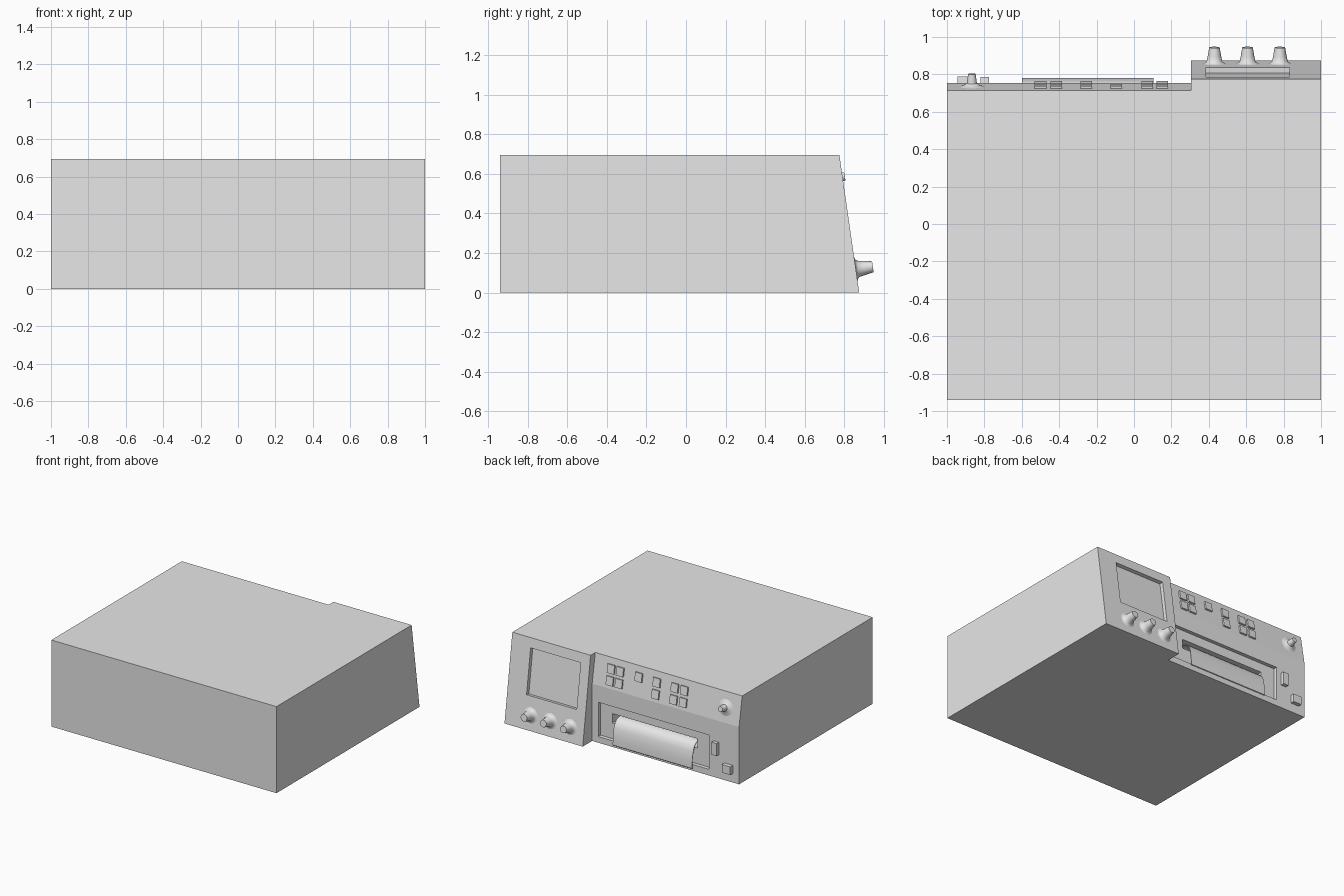
import bpy, bmesh, math
from mathutils import Matrix, Vector

cube = bpy.data.objects.get("Cube")
if cube:
    bpy.data.objects.remove(cube, do_unlink=True)

grey = bpy.data.materials.new("light_grey")
grey.use_nodes = True
colour = (0.8, 0.8, 0.8, 1)
grey.diffuse_color = colour
grey.node_tree.nodes["Principled BSDF"].inputs["Base Color"].default_value = colour


def make(name, bm):
    bmesh.ops.recalc_face_normals(bm, faces=bm.faces)
    mesh = bpy.data.meshes.new(name)
    bm.to_mesh(mesh)
    bm.free()
    obj = bpy.data.objects.new(name, mesh)
    bpy.context.collection.objects.link(obj)
    mesh.materials.append(grey)
    return obj


def activate(obj):
    bpy.ops.object.select_all(action='DESELECT')
    obj.select_set(True)
    bpy.context.view_layer.objects.active = obj


def smooth(obj):
    activate(obj)
    bpy.ops.object.shade_smooth_by_angle(angle=math.radians(40))


def prism(name, profile, x0, x1):
    """Extrude a closed (y, z) profile along x."""
    bm = bmesh.new()
    face = bm.faces.new([bm.verts.new((x0, y, z)) for y, z in profile])
    new = bmesh.ops.extrude_face_region(bm, geom=[face])["geom"]
    moved = [v for v in new if isinstance(v, bmesh.types.BMVert)]
    bmesh.ops.translate(bm, verts=moved, vec=(x1 - x0, 0, 0))
    return make(name, bm)


def box(name, centre, size, tilt=0):
    bm = bmesh.new()
    place = Matrix.Translation(centre) @ Matrix.Rotation(tilt, 4, 'X')
    bmesh.ops.create_cube(bm, size=1, matrix=place @ Matrix.Diagonal((*size, 1)))
    return make(name, bm)


def lathe(name, centre, rings, tilt, sides=16):
    """Stack (radius, height) rings outward from a panel."""
    bm = bmesh.new()
    place = Matrix.Translation(centre) @ Matrix.Rotation(tilt, 4, 'X')
    loops = []
    for r, h in rings:
        angles = [2 * math.pi * i / sides for i in range(sides)]
        loops.append([bm.verts.new(place @ Vector((r * math.cos(a), h, r * math.sin(a))))
                      for a in angles])
    for low, high in zip(loops, loops[1:]):
        for i in range(sides):
            j = (i + 1) % sides
            bm.faces.new((low[i], low[j], high[j], high[i]))
    bm.faces.new(loops[-1])
    smooth(make(name, bm))


def boolean(target, tool, operation):
    mod = target.modifiers.new(operation, 'BOOLEAN')
    mod.operation, mod.object, mod.solver = operation, tool, 'EXACT'
    activate(target)
    bpy.ops.object.modifier_apply(modifier=mod.name)
    bpy.data.objects.remove(tool, do_unlink=True)


BACK, TOP = -0.94, 0.695
BEND_Z, PANEL_TOP, PANEL_Y = 0.46, 0.715, 0.755
POD_TOP, POD_FOOT = 0.775, 0.875
panel_slope = (PANEL_Y - PANEL_TOP) / (TOP - BEND_Z)
pod_slope = (POD_FOOT - POD_TOP) / TOP
panel_tilt, pod_tilt = math.atan(panel_slope), math.atan(pod_slope)


def panel_y(z):
    return PANEL_TOP + (TOP - z) * panel_slope


def pod_y(z):
    return POD_TOP + (TOP - z) * pod_slope


# Cabinet with the projecting display pod
cabinet = prism("cabinet", [(BACK, 0), (PANEL_Y, 0), (PANEL_Y, BEND_Z),
                            (PANEL_TOP, TOP), (BACK, TOP)], -1, 1)
pod = prism("display_pod", [(0.5, 0), (POD_FOOT, 0), (POD_TOP, TOP), (0.5, TOP)], 0.305, 1)
boolean(cabinet, pod, 'UNION')

# Screen recess, paper bay and paper slot
boolean(cabinet, box("screen_cut", (0.608, pod_y(0.44), 0.44), (0.445, 0.06, 0.36), pod_tilt),
        'DIFFERENCE')
boolean(cabinet, box("bay_cut", (-0.242, PANEL_Y, 0.187), (0.984, 0.06, 0.275)), 'DIFFERENCE')
boolean(cabinet, box("slot_cut", (-0.232, 0.68, 0.213), (0.755, 0.16, 0.075)), 'DIFFERENCE')
bm = bmesh.new()
bm.from_mesh(cabinet.data)
bmesh.ops.dissolve_limit(bm, angle_limit=0.01, verts=bm.verts, edges=bm.edges)
bm.to_mesh(cabinet.data)
bm.free()

# Curled paper sheet hanging out of the slot
curve = [(0.61, 0.222), (0.66, 0.23), (0.70, 0.229), (0.73, 0.217), (0.752, 0.195),
         (0.766, 0.16), (0.775, 0.11), (0.779, 0.07), (0.78, 0.03)]
under = [(y - 0.004, z - 0.004) for y, z in reversed(curve)]
smooth(prism("paper_sheet", curve + under, -0.6, 0.105))

# Keypad buttons on the sloping panel
upper, lower = 0.61, 0.52
keys = [(x, z) for x in (0.15, 0.07, -0.255, -0.415, -0.5) for z in (upper, lower)]
keys.append((-0.095, upper))
for i, (x, z) in enumerate(keys):
    box(f"button_{i + 1}", (x, panel_y(z), z), (0.062, 0.026, 0.068), panel_tilt)

# Knobs below the screen and one on the panel
for i, x in enumerate((0.43, 0.607, 0.78)):
    lathe(f"display_knob_{i + 1}", (x, pod_y(0.118), 0.118),
          [(0.062, 0), (0.05, 0.004), (0.042, 0.011), (0.036, 0.04), (0.028, 0.087)], pod_tilt)
lathe("panel_knob", (-0.867, panel_y(0.575), 0.575),
      [(0.065, 0), (0.042, 0.007), (0.027, 0.018), (0.024, 0.04), (0.02, 0.068)], panel_tilt)

# Switches beside the paper bay
box("rocker_switch", (-0.798, PANEL_Y + 0.005, 0.24), (0.045, 0.05, 0.1))
box("power_button", (-0.907, PANEL_Y + 0.005, 0.105), (0.075, 0.055, 0.065))
